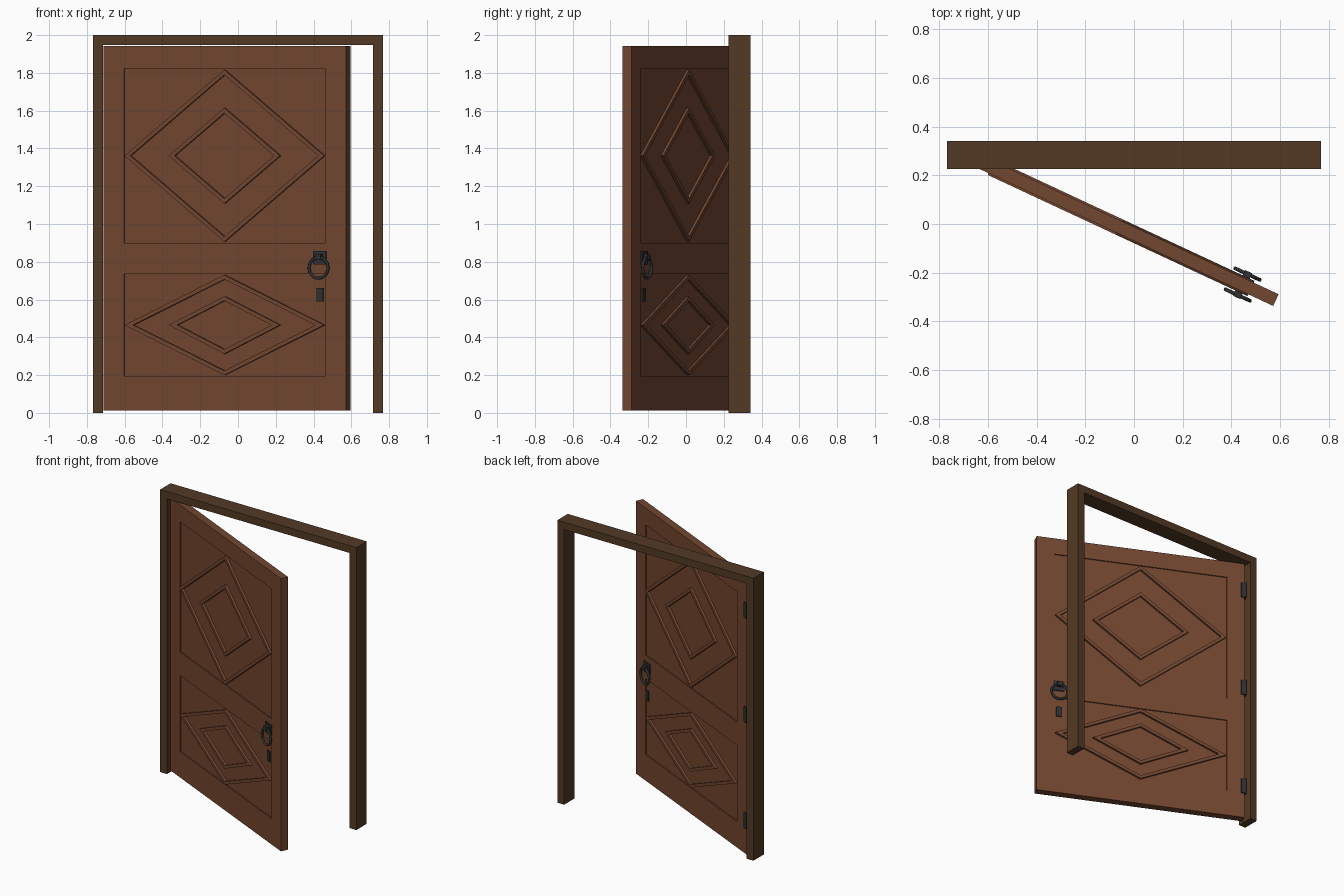
import bpy, bmesh, math
from mathutils import Matrix, Vector

if "Cube" in bpy.data.objects:
    bpy.data.objects.remove(bpy.data.objects["Cube"])


def material(name, rgb):
    m = bpy.data.materials.new(name)
    m.diffuse_color = (*rgb, 1)
    m.use_nodes = True
    m.node_tree.nodes["Principled BSDF"].inputs["Base Color"].default_value = m.diffuse_color
    return m


FRAME = material("dark_brown_frame", (0.088, 0.042, 0.018))
WOOD = material("red_brown_wood", (0.170, 0.062, 0.030))
IRON = material("black_iron", (0.028, 0.029, 0.031))

# Door leaf space: x along the width, y towards the back, origin at the hinged front edge
DOOR = Matrix.Translation((-0.712, 0.262, 0)) @ Matrix.Rotation(math.radians(-25), 4, 'Z')
W, T, Z0, Z1 = 1.417, 0.053, 0.012, 1.942
STILE = 0.12


def finish(bm, name, mat, matrix, smooth=False):
    bmesh.ops.recalc_face_normals(bm, faces=bm.faces)
    me = bpy.data.meshes.new(name)
    bm.to_mesh(me)
    bm.free()
    me.materials.append(mat)
    ob = bpy.data.objects.new(name, me)
    bpy.context.collection.objects.link(ob)
    ob.matrix_world = matrix
    if smooth:
        bpy.context.view_layer.objects.active = ob
        ob.select_set(True)
        bpy.ops.object.shade_smooth_by_angle(angle=math.radians(40))
        ob.select_set(False)
    return ob


def box(name, lo, hi, mat, matrix=Matrix()):
    lo, hi = Vector(lo), Vector(hi)
    bm = bmesh.new()
    bmesh.ops.create_cube(bm, size=1, matrix=Matrix.Translation((lo + hi) / 2)
                          @ Matrix.Diagonal((*(hi - lo), 1)))
    return finish(bm, name, mat, matrix)


def diamond(name, cx, cz, a, b, width, y0, y1):
    """Mitred diamond moulding with half width a and half height b."""
    s = 1 - width * math.hypot(a, b) / (a * b)
    bm = bmesh.new()
    loops = [[bm.verts.new((cx + dx * a * k, y, cz + dz * b * k))
              for dx, dz in ((1, 0), (0, 1), (-1, 0), (0, -1))]
             for k, y in ((1, y0), (s, y0), (s, y1), (1, y1))]
    for i in range(4):
        p, q = loops[i], loops[(i + 1) % 4]
        for j in range(4):
            k = (j + 1) % 4
            bm.faces.new((p[j], p[k], q[k], q[j]))
    return finish(bm, name, WOOD, DOOR)


def ring(name, centre, major, minor, n=32, m=10):
    """Torus standing in the door plane."""
    bm = bmesh.new()
    g = []
    for i in range(n):
        t = 2 * math.pi * i / n
        row = []
        for j in range(m):
            p = 2 * math.pi * j / m
            r = major + minor * math.cos(p)
            row.append(bm.verts.new((centre[0] + r * math.cos(t),
                                     centre[1] + minor * math.sin(p),
                                     centre[2] + r * math.sin(t))))
        g.append(row)
    for i in range(n):
        for j in range(m):
            bm.faces.new((g[i][j], g[(i + 1) % n][j],
                          g[(i + 1) % n][(j + 1) % m], g[i][(j + 1) % m]))
    return finish(bm, name, IRON, DOOR, True)


# Frame: two jambs and a header
for side, s in (("left", -1), ("right", 1)):
    x = sorted((s * 0.768, s * 0.715))
    box(f"{side}_jamb", (x[0], 0.226, 0), (x[1], 0.342, 1.948), FRAME)
box("header", (-0.768, 0.226, 1.948), (0.768, 0.342, 2.0), FRAME)

# Door stiles and rails
box("hinge_stile", (0, 0, Z0), (STILE, T, Z1), WOOD, DOOR)
box("lock_stile", (W - STILE, 0, Z0), (W, T, Z1), WOOD, DOOR)
for name, a, b in (("bottom_rail", Z0, 0.195), ("middle_rail", 0.735, 0.9),
                   ("top_rail", 1.823, Z1)):
    box(name, (STILE, 0, a), (W - STILE, T, b), WOOD, DOOR)

# Recessed panels with diamond mouldings showing on both faces
REC, OUT = 0.008, 0.008
for name, a, b, outer, inner in (("upper", 0.9, 1.823, 0.455, 0.253),
                                 ("lower", 0.195, 0.735, 0.265, 0.152)):
    box(f"{name}_panel", (STILE, REC, a), (W - STILE, T - REC, b), WOOD, DOOR)
    cz = (a + b) / 2
    diamond(f"{name}_outer_diamond", W / 2, cz, 0.583, outer, 0.021, -OUT, T + OUT)
    diamond(f"{name}_inner_diamond", W / 2, cz, 0.325, inner, 0.021, -OUT, T + OUT)

# Ring pull, back plate, staple and keyhole plate on each face
U = 1.266
for face, y, d in (("front", 0, -1), ("back", T, 1)):
    def plate(name, x0, x1, z0, z1, depth):
        ys = sorted((y, y + d * depth))
        box(f"{face}_{name}", (x0, ys[0], z0), (x1, ys[1], z1), IRON, DOOR)
    plate("handle_plate", U - 0.038, U + 0.038, 0.785, 0.858, 0.008)
    plate("handle_staple", U - 0.016, U + 0.016, 0.812, 0.842, 0.032)
    plate("keyhole_plate", U - 0.018, U + 0.018, 0.59, 0.662, 0.007)
    ring(f"{face}_ring_pull", (U, y + d * 0.021, 0.768), 0.055, 0.008)

# Hinges on the back of the hinged edge
for i, z in enumerate((0.25, 1.0, 1.74)):
    box(f"hinge_{i + 1}", (-0.012, T - 0.022, z - 0.055), (0.022, T + 0.008, z + 0.055), IRON, DOOR)
